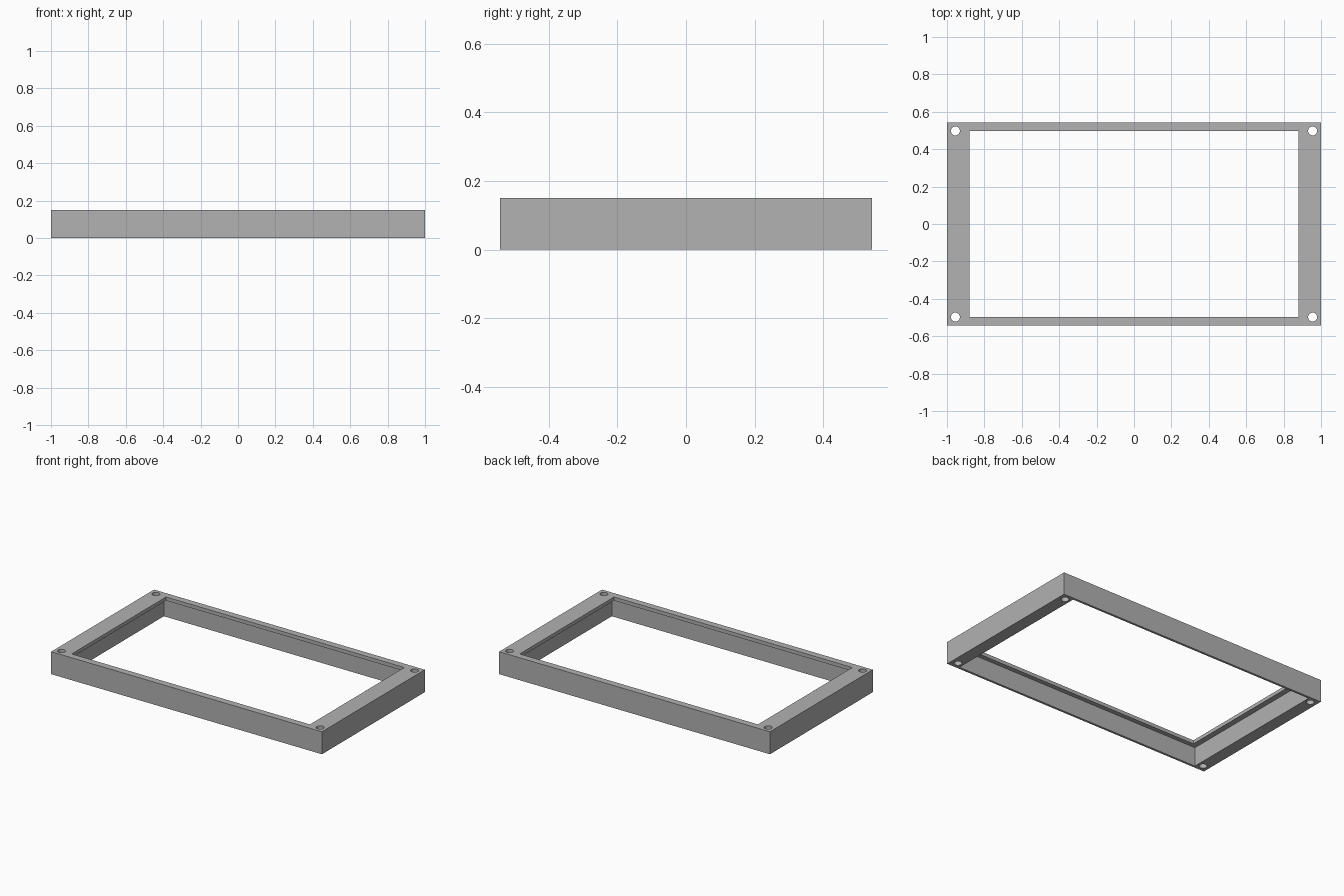
import bpy

default = bpy.data.objects.get("Cube")
if default:
    bpy.data.objects.remove(default, do_unlink=True)

LENGTH, WIDTH, HEIGHT = 2.0, 1.085, 0.15
LIP_BOTTOM = 0.126

grey = bpy.data.materials.new("plain grey")
grey.use_nodes = True
colour = (0.445, 0.445, 0.445, 1)
grey.diffuse_color = colour
grey.node_tree.nodes["Principled BSDF"].inputs["Base Color"].default_value = colour


def box(name, x, y, z0, z1):
    bpy.ops.mesh.primitive_cube_add(size=1, location=(0, 0, (z0 + z1) / 2))
    ob = bpy.context.object
    ob.name = name
    ob.scale = (x, y, z1 - z0)
    bpy.ops.object.transform_apply(location=True, rotation=False, scale=True)
    return ob


def cut(target, cutter):
    mod = target.modifiers.new("cut", "BOOLEAN")
    mod.operation = "DIFFERENCE"
    mod.solver = "EXACT"
    mod.object = cutter
    bpy.context.view_layer.objects.active = target
    bpy.ops.object.modifier_apply(modifier=mod.name)
    bpy.data.objects.remove(cutter, do_unlink=True)


# Outer block of the frame
frame = box("bezel_frame", LENGTH, WIDTH, 0, HEIGHT)
frame.data.materials.append(grey)

# Wider recess from below, leaving a thin lip around the top opening
cut(frame, box("recess_cutter", 1.834, 1.055, -0.1, LIP_BOTTOM))
cut(frame, box("opening_cutter", 1.76, 0.995, -0.1, HEIGHT + 0.1))

# Screw holes through the four corners
for sx in (-1, 1):
    for sy in (-1, 1):
        bpy.ops.mesh.primitive_cylinder_add(
            vertices=32, radius=0.024, depth=1, location=(sx * 0.955, sy * 0.4975, 0))
        cut(frame, bpy.context.object)

# Smooth hole walls, crisp frame edges
bpy.ops.object.select_all(action="DESELECT")
frame.select_set(True)
bpy.context.view_layer.objects.active = frame
bpy.ops.object.shade_smooth_by_angle()
